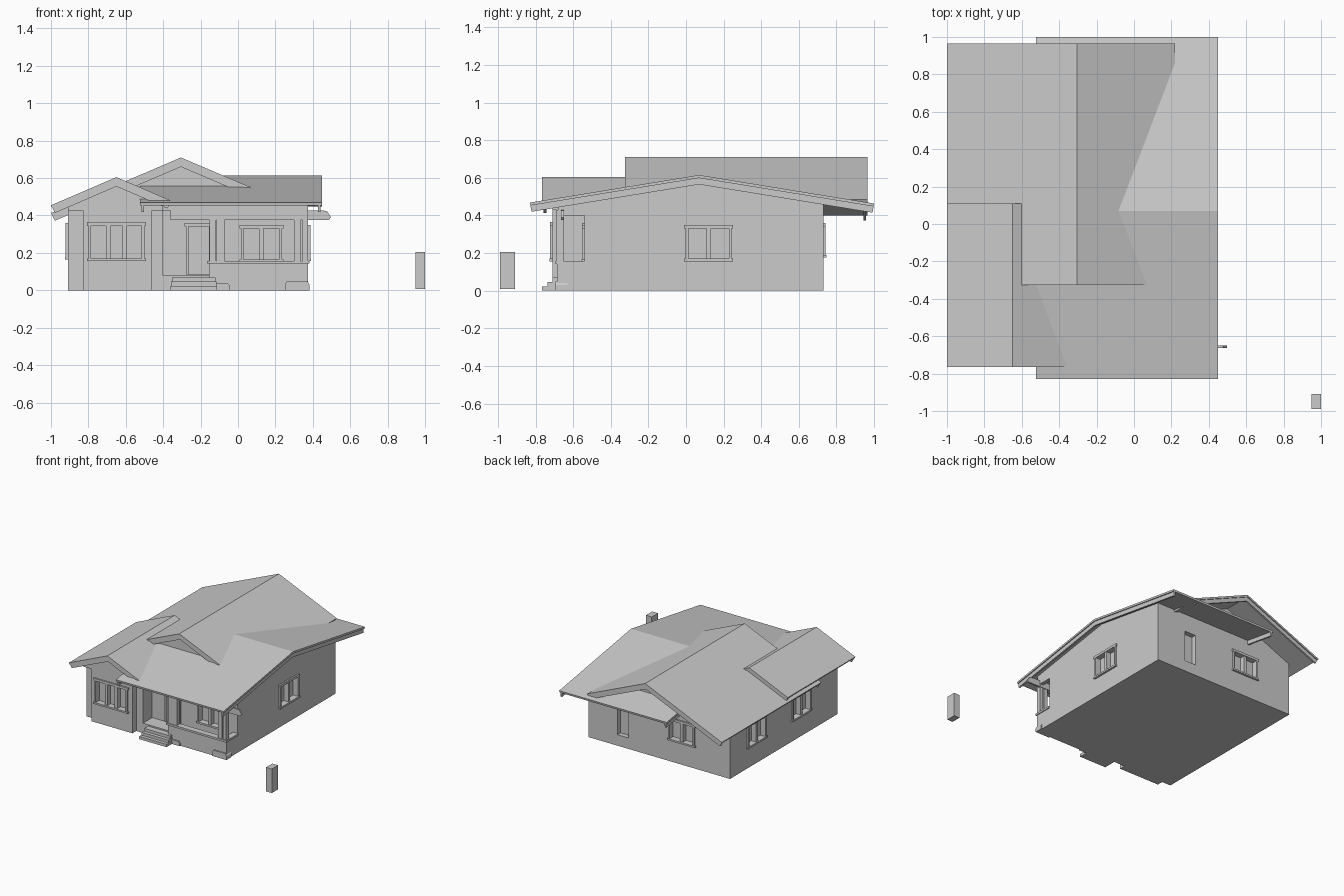
import bpy, bmesh, math
from mathutils import Matrix, Vector

if "Cube" in bpy.data.objects:
    bpy.data.objects.remove(bpy.data.objects["Cube"])


def make(name, bm):
    bmesh.ops.recalc_face_normals(bm, faces=bm.faces)
    me = bpy.data.meshes.new(name)
    bm.to_mesh(me)
    bm.free()
    ob = bpy.data.objects.new(name, me)
    bpy.context.collection.objects.link(ob)
    return ob


def add_box(bm, x, y, z, mat=Matrix()):
    """Box from (min, max) pairs, optionally transformed."""
    c = Vector([(a + b) / 2 for a, b in (x, y, z)])
    s = [b - a for a, b in (x, y, z)] + [1]
    bmesh.ops.create_cube(bm, size=1, matrix=mat @ Matrix.Translation(c) @ Matrix.Diagonal(s))


def boxes(name, *parts):
    bm = bmesh.new()
    for p in parts:
        add_box(bm, *p)
    return make(name, bm)


def add_prism(bm, profile, a, b, axis):
    """Extrude a (u, z) profile along 'x' or 'y' from a to b."""
    pt = (lambda u, z, w: (w, u, z)) if axis == 'x' else (lambda u, z, w: (u, w, z))
    lo = [bm.verts.new(pt(u, z, a)) for u, z in profile]
    hi = [bm.verts.new(pt(u, z, b)) for u, z in profile]
    bm.faces.new(lo)
    bm.faces.new(hi[::-1])
    n = len(lo)
    for i in range(n):
        j = (i + 1) % n
        bm.faces.new((lo[i], hi[i], hi[j], lo[j]))


def chevron(u0, zc, s, left, right, d0, d1):
    """Inverted V band between depths d0 and d1 below the roof surface."""
    k = s * d0, s * d1
    z = lambda u, d: zc - s * abs(u - u0) - d
    l0, l1, r0, r1 = left + k[0], left + k[1], right - k[0], right - k[1]
    return [(l0, z(l0, d0)), (u0, zc - d0), (r0, z(r0, d0)),
            (r1, z(r1, d1)), (u0, zc - d1), (l1, z(l1, d1))]


def gable_roof(name, axis, u0, zc, s, left, right, a, b, wl, wr, wa, wb):
    """Roof slab, bargeboards at both ends and the gable wall under it."""
    bm = bmesh.new()
    add_prism(bm, chevron(u0, zc, s, left, right, 0, 0.016), a, b, axis)
    make(name + "_slab", bm)
    bm = bmesh.new()
    barge = chevron(u0, zc, s, left, right, 0.015, 0.05)
    add_prism(bm, barge, a + 0.008, a + 0.022, axis)
    add_prism(bm, barge, b - 0.022, b - 0.008, axis)
    make(name + "_bargeboards", bm)
    bm = bmesh.new()
    h = lambda u: zc - s * abs(u - u0) - 0.012
    add_prism(bm, [(wl, 0.428), (wr, 0.428), (wr, h(wr)), (u0, h(u0)), (wl, h(wl))], wa, wb, axis)
    make(name + "_gable_wall", bm)


# Roofs: wide side gable, tall rear cross gable, small front gable
gable_roof("main_roof", 'x', 0.07, 0.615, 0.163, -0.83, 1.0, -0.525, 0.45,
           -0.68, 0.73, -0.45, 0.375)
gable_roof("rear_roof", 'y', -0.305, 0.71, 0.427, -1.0, 0.22, -0.325, 0.965,
           -0.905, 0.2, -0.28, 0.729)
gable_roof("front_roof", 'y', -0.65, 0.605, 0.43, -1.0, -0.355, -0.765, 0.11,
           -0.91, -0.40, -0.71, 0.09)

# Wall blocks
main_block = boxes("main_walls", ((-0.91, 0.375), (-0.54, 0.73), (0, 0.43)))
boxes("front_room_walls", ((-0.91, -0.40), (-0.66, -0.53), (0, 0.43)))
bay = boxes("front_bay", ((-0.83, -0.46), (-0.71, -0.65), (0, 0.43)))

cut_main, cut_bay = bmesh.new(), bmesh.new()


def opening(name, pos, angle, width, z0, z1, cutter, panes=2, sill=True):
    """Recessed opening with trim; local +x runs along the wall, -y points out."""
    m = Matrix.Translation((*pos, 0)) @ Matrix.Rotation(math.radians(angle), 4, 'Z')
    w, t = width / 2, 0.014
    add_box(cutter, (-w, w), (-0.05, 0.035), (z0, z1), m)
    bm = bmesh.new()
    out = (-0.012, 0.004)
    for s in (-1, 1):
        xs = sorted((s * w, s * (w + t)))
        add_box(bm, xs, out, (z0, z1), m)
    add_box(bm, (-w - t - 0.008, w + t + 0.008), out, (z1, z1 + 0.02), m)
    if sill:
        add_box(bm, (-w - t - 0.008, w + t + 0.008), (-0.016, 0.004), (z0 - 0.014, z0), m)
    for i in range(1, panes):
        x = -w + i * width / panes
        add_box(bm, (x - 0.012, x + 0.012), (-0.006, 0.036), (z0, z1), m)
    make(name, bm)


# Windows and doors
opening("bay_window", (-0.65, -0.71), 0, 0.27, 0.17, 0.345, cut_bay, 3)
opening("porch_window", (0.125, -0.54), 0, 0.19, 0.165, 0.33, cut_main)
opening("front_door", (-0.21, -0.54), 0, 0.11, 0.085, 0.34, cut_main, 1, False)
opening("right_window", (0.375, 0.12), 90, 0.215, 0.17, 0.33, cut_main)
opening("back_window", (-0.475, 0.73), 180, 0.21, 0.19, 0.34, cut_main)
opening("left_window_rear", (-0.91, 0.39), -90, 0.21, 0.18, 0.34, cut_main)
opening("left_window_front", (-0.91, -0.19), -90, 0.21, 0.18, 0.34, cut_main)
add_box(cut_main, (0.01, 0.11), (0.69, 0.8), (0.09, 0.345))  # plain back door

for target, bm in ((main_block, cut_main), (bay, cut_bay)):
    cutter = make(target.name + "_cutter", bm)
    cutter.hide_render = True
    cutter.hide_viewport = True
    mod = target.modifiers.new("openings", 'BOOLEAN')
    mod.object = cutter
    mod.solver = 'EXACT'

# Porch floor, low walls and caps
boxes("porch_floor", ((-0.41, 0.37), (-0.66, -0.53), (0, 0.08)))
boxes("porch_low_walls",
      ((-0.155, 0.375), (-0.685, -0.65), (0, 0.145)),
      ((0.34, 0.375), (-0.66, -0.53), (0, 0.145)))
boxes("porch_wall_caps",
      ((-0.165, 0.382), (-0.695, -0.645), (0.142, 0.158)),
      ((0.333, 0.382), (-0.65, -0.541), (0.142, 0.158)))

# Paired columns and the beam above with its tapered tail
boxes("porch_columns", *[((x, x + w), (-0.688, -0.652), (0.15, 0.38))
                         for x, w in ((-0.153, 0.035), (-0.115, 0.042), (0.30, 0.035), (0.345, 0.03))])
boxes("porch_beam", ((-0.36, 0.375), (-0.688, -0.648), (0.375, 0.43)),
      ((0.345, 0.375), (-0.65, -0.53), (0.40, 0.43)))
bm = bmesh.new()
add_prism(bm, [(0.3, 0.375), (0.485, 0.375), (0.497, 0.39), (0.475, 0.425), (0.3, 0.43)],
          -0.664, -0.65, 'y')
make("beam_tail", bm)

# Steps and pier footings
boxes("steps", *[((-0.36 + i * 0.003, -0.113 - i * 0.003), (-0.765 + i * 0.028, -0.65), (0, 0.023 * (i + 1)))
                 for i in range(3)])
bm = bmesh.new()
for a, b, h in ((0.25, 0.382, 0.05), (-0.165, -0.042, 0.036)):
    add_prism(bm, [(a, 0), (b, 0), (b, h * 0.6), (b - 0.012, h), (a + 0.012, h), (a, h * 0.6)],
              -0.695, -0.63, 'y')
make("pier_footings", bm)

# Detached post in the front yard
boxes("yard_post", ((0.948, 1.0), (-0.99, -0.91), (0.008, 0.205)))
